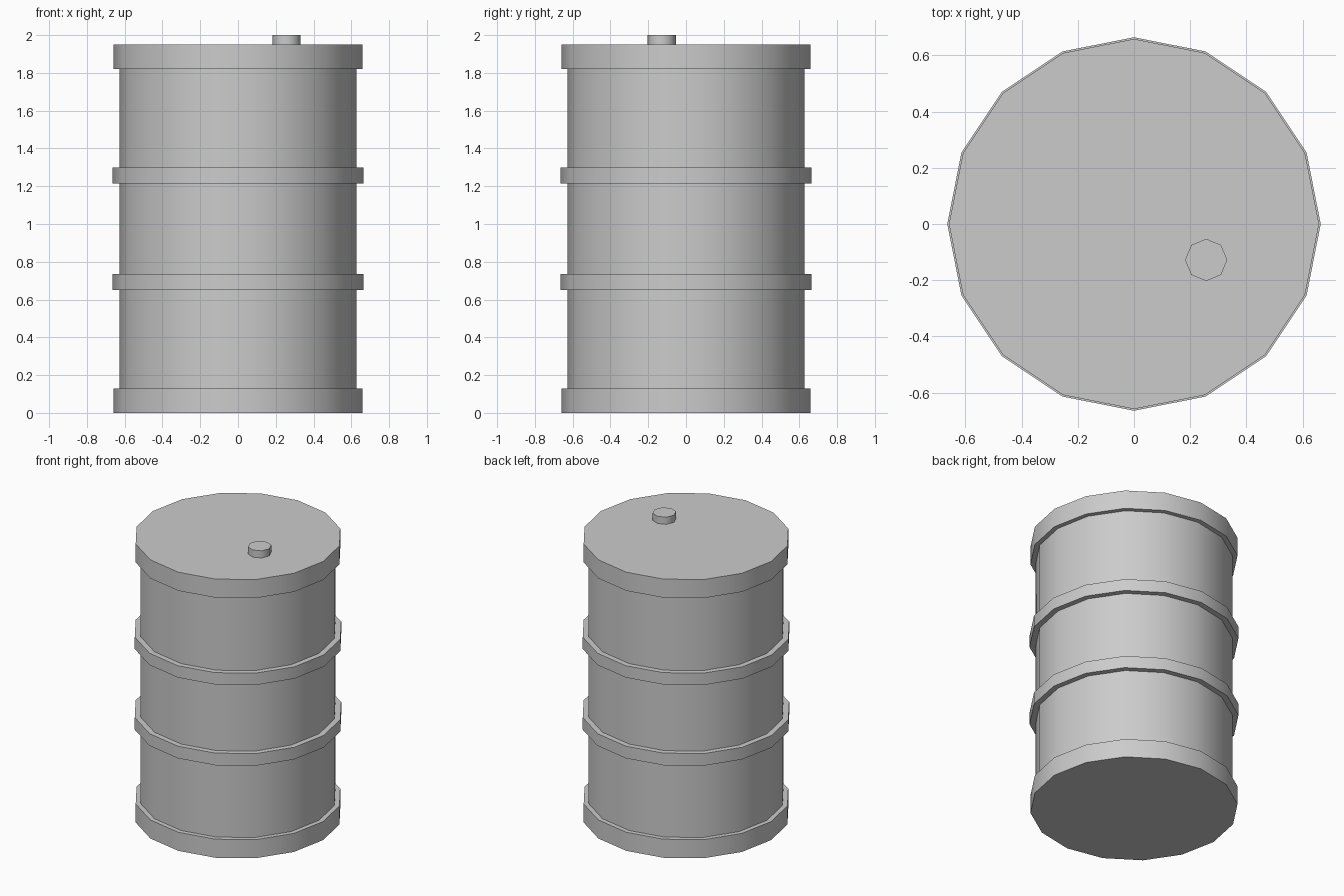
import bpy
from math import radians

if "Cube" in bpy.data.objects:
    bpy.data.objects.remove(bpy.data.objects["Cube"])


def disc(name, radius, z0, z1, sides=16, x=0.0, y=0.0):
    """Closed upright cylinder with corners on the axes and smooth sides."""
    bpy.ops.mesh.primitive_cylinder_add(vertices=sides, radius=radius, depth=z1 - z0,
                                        location=(x, y, (z0 + z1) / 2))
    obj = bpy.context.object
    obj.name = name
    bpy.ops.object.shade_smooth_by_angle(angle=radians(50))
    return obj


# Main shell, kept inside the end rims
disc("drum_body", 0.627, 0.05, 1.90)

# End rims with flat lids
disc("bottom_rim", 0.659, 0.0, 0.13)
disc("top_rim", 0.659, 1.82, 1.95)

# Raised hoops around the shell
for name, z0, z1 in (("lower_hoop", 0.65, 0.735), ("upper_hoop", 1.215, 1.298)):
    disc(name, 0.665, z0, z1)

# Filler cap on the lid
disc("filler_cap", 0.075, 1.93, 2.0, sides=8, x=0.257, y=-0.128)
